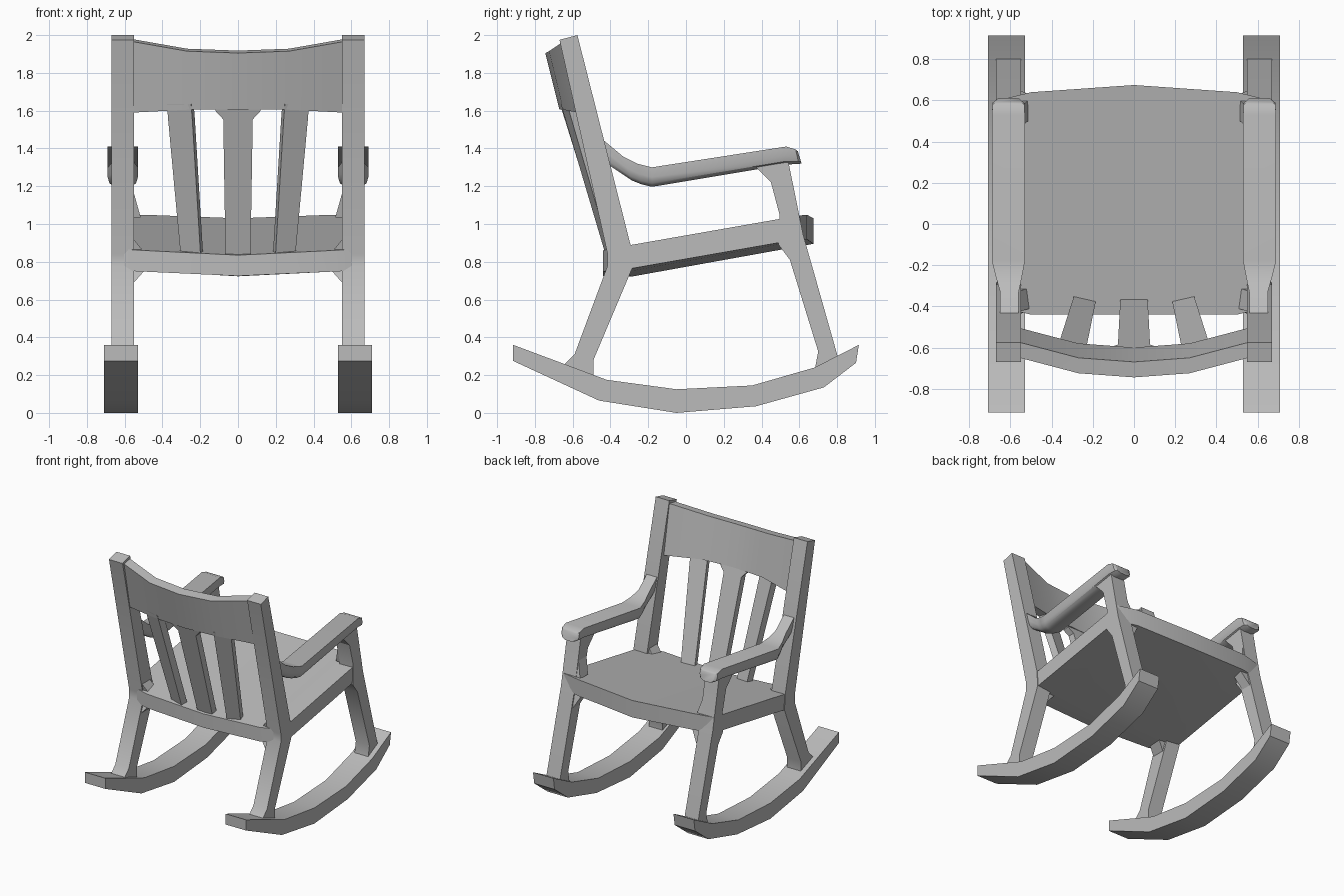
import bpy, bmesh, math
from mathutils import Vector

cube = bpy.data.objects.get("Cube")
if cube:
    bpy.data.objects.remove(cube, do_unlink=True)

wood = bpy.data.materials.new("grey_wood")
wood.use_nodes = True
GREY = (0.5, 0.5, 0.5, 1)
wood.diffuse_color = GREY
wood.node_tree.nodes["Principled BSDF"].inputs["Base Color"].default_value = GREY


def loft(name, rings, angle=30):
    """Skin a list of equal-length closed rings and cap both ends."""
    bm = bmesh.new()
    vs = [[bm.verts.new(p) for p in ring] for ring in rings]
    n = len(vs[0])
    for a, b in zip(vs, vs[1:]):
        for i in range(n):
            j = (i + 1) % n
            bm.faces.new((a[i], a[j], b[j], b[i]))
    bm.faces.new(vs[0])
    bm.faces.new(vs[-1])
    bmesh.ops.recalc_face_normals(bm, faces=bm.faces)
    mesh = bpy.data.meshes.new(name)
    bm.to_mesh(mesh)
    bm.free()
    mesh.materials.append(wood)
    ob = bpy.data.objects.new(name, mesh)
    bpy.context.collection.objects.link(ob)
    bpy.ops.object.select_all(action='DESELECT')
    ob.select_set(True)
    bpy.context.view_layer.objects.active = ob
    bpy.ops.object.shade_smooth_by_angle(angle=math.radians(angle))


def side_part(name, outline, x0, x1, s):
    """Extrude a (y, z) outline across x on side s."""
    loft(name, [[(s * x, y, z) for y, z in outline] for x in (x0, x1)])


back_leg = [(-.65, .25), (-.59, .31), (-.415, .78), (-.415, .84), (-.67, 1.975),
            (-.575, 2), (-.295, .895), (-.285, .765), (-.49, .28), (-.49, .19)]
front_leg = [(.37, 1.3), (.45, 1.22), (.495, 1.05), (.49, .89), (.55, .81),
             (.70, .325), (.68, .22), (.81, .25), (.80, .31), (.62, .945), (.54, 1.34)]
rocker_top = [(-.915, .36), (-.42, .175), (-.05, .125), (.35, .145), (.68, .24), (.915, .36)]
rocker_low = [(-.915, .275), (-.46, .065), (-.05, 0), (.37, .035), (.73, .135), (.9, .265)]

# Arm stations: top y, top z, bottom y, bottom z, inner x, outer x
arm = [(-.45, 1.455, -.42, 1.32, .56, .65), (-.33, 1.355, -.285, 1.23, .56, .65),
       (-.26, 1.32, -.235, 1.21, .545, .67), (-.18, 1.3, -.18, 1.197, .53, .69),
       (.53, 1.41, .53, 1.315, .53, .69), (.58, 1.395, .598, 1.318, .533, .687),
       (.592, 1.385, .612, 1.32, .55, .67)]
# Flat top, straight sides, rounded underside
arm_section = [(-1, 0), (1, 0), (1, .5), (.88, .82), (.5, 1), (-.5, 1), (-.88, .82), (-1, .5)]


def arm_ring(st, s):
    ty, tz, by, bz, xi, xo = st
    top, low = Vector((0, ty, tz)), Vector((0, by, bz))
    ring = []
    for u, v in arm_section:
        p = top.lerp(low, v)
        ring.append((s * ((xi + xo) / 2 + (xo - xi) / 2 * u), p.y, p.z))
    return ring


for s, side in ((1, "left"), (-1, "right")):
    side_part(side + "_back_post", back_leg, .55, .67, s)
    side_part(side + "_front_leg", front_leg, .55, .67, s)
    loft(side + "_rocker", [[(s * .53, *t), (s * .71, *t), (s * .71, *b), (s * .53, *b)]
                            for t, b in zip(rocker_top, rocker_low)])
    loft(side + "_armrest", [arm_ring(st, s) for st in arm], 40)

    # Corner braces: y range, rise along leg, seat height, reach, lean of the leg
    for name, y0, y1, rise, zs, dx, lean in (
            ("front_upper", .5, .6, .16, 1.035, .035, -.25),
            ("front_lower", .53, .615, -.14, .93, .07, -.27),
            ("back_upper", -.41, -.31, .07, .86, .045, -.24),
            ("back_lower", -.405, -.3, -.09, .77, .07, .4)):
        tri = [(.56, rise), (.55 - dx, 0), (.56, 0)]
        loft(f"{side}_{name}_brace", [[(s * x, y + lean * h, zs + h) for x, h in tri]
                                      for y in (y0, y1)])


# Dished, sloping seat: x, back y, front y, back / middle / front thickness
def seat_z(x, y):
    return .94 + .175 * y - .028 * max(0, 1 - abs(x) / .56)


half_seat = [(.665, -.4, .6, .115, .125, .125), (.5, -.44, .64, .112, .135, .13),
             (0, -.44, .675, .11, .14, .135)]
rings = []
for x, y0, y1, t0, tm, t1 in [(-r[0], *r[1:]) for r in half_seat] + half_seat[1::-1]:
    rings.append([(x, y0, seat_z(x, y0)), (x, y1, seat_z(x, y1)),
                  (x, y1, seat_z(x, y1) - t1), (x, -.28, seat_z(x, -.28) - tm),
                  (x, y0, seat_z(x, y0) - t0)])
loft("seat", rings)

# Curved crest rail: x, bottom front y, bottom z, top z
half_rail = [(.555, -.505, 1.59, 1.965), (.27, -.58, 1.605, 1.915), (0, -.6, 1.605, 1.905)]
rail = [(-x, y, b, t) for x, y, b, t in half_rail] + half_rail[1::-1]
loft("crest_rail", [[(x, y, b), (x, y - .07, t + .013), (x, y - .145, t), (x, y - .07, b)]
                    for x, y, b, t in rail])


# Back slats, flared where they meet the rail
def slat(name, low_x, high_x, yaw, low_y, high_y, width, flare):
    rings = []
    for t, w in ((0, width), (.935, width + .012), (.99, width + .012 + flare),
                 (1.04, width + .012 + flare)):
        x = low_x + (high_x - low_x) * t
        y = low_y + (high_y - low_y) * t
        z = .82 + .785 * t
        c, n = math.cos(yaw), math.sin(yaw)
        rings.append([(x + u * c - v * n, y + u * n + v * c, z)
                      for u, v in ((-w, .028), (w, .028), (w, -.028), (-w, -.028))])
    loft(name, rings)


slat("centre_slat", 0, 0, 0, -.385, -.63, .066, .04)
slat("left_slat", .243, .303, .25, -.38, -.61, .054, 0)
slat("right_slat", -.243, -.303, -.25, -.38, -.61, .054, 0)
